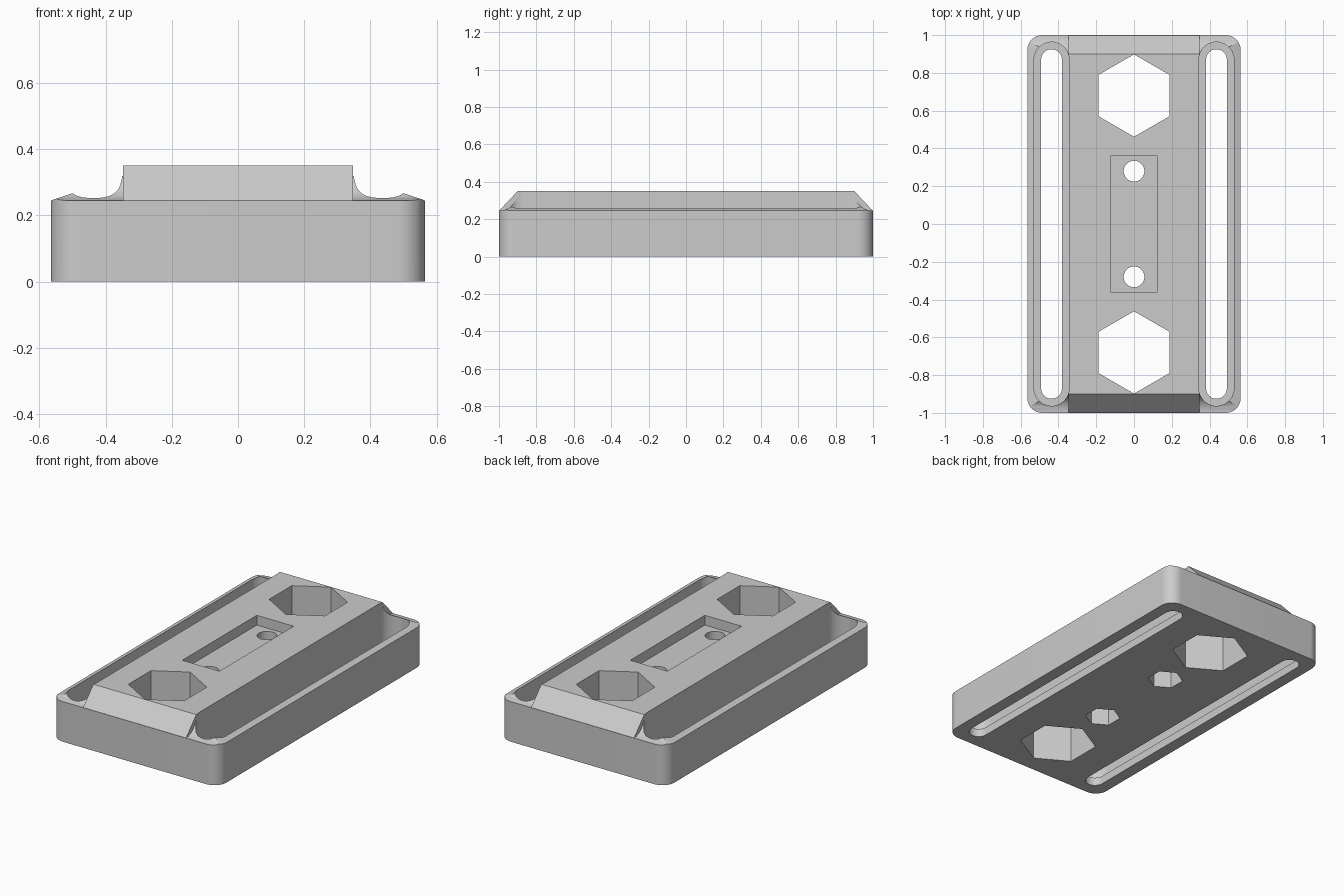
import bpy, bmesh
from math import sin, cos, pi, sqrt, radians

if "Cube" in bpy.data.objects:
    bpy.data.objects.remove(bpy.data.objects["Cube"], do_unlink=True)

grey = bpy.data.materials.new("plain grey")
grey.use_nodes = True
colour = (0.6, 0.6, 0.6, 1)
grey.diffuse_color = colour
grey.node_tree.nodes["Principled BSDF"].inputs["Base Color"].default_value = colour


def prism(name, outline, low, high, axis="z"):
    """Extrude a 2D outline along an axis."""
    place = {"x": lambda a, b, h: (h, a, b),
             "y": lambda a, b, h: (a, h, b),
             "z": lambda a, b, h: (a, b, h)}[axis]
    bm = bmesh.new()
    lower = [bm.verts.new(place(a, b, low)) for a, b in outline]
    upper = [bm.verts.new(place(a, b, high)) for a, b in outline]
    bm.faces.new(lower)
    bm.faces.new(upper)
    n = len(outline)
    for i in range(n):
        j = (i + 1) % n
        bm.faces.new((lower[i], lower[j], upper[j], upper[i]))
    bmesh.ops.recalc_face_normals(bm, faces=bm.faces)
    mesh = bpy.data.meshes.new(name)
    bm.to_mesh(mesh)
    bm.free()
    mesh.materials.append(grey)
    obj = bpy.data.objects.new(name, mesh)
    bpy.context.collection.objects.link(obj)
    return obj


def combine(target, tool, operation):
    """Apply a boolean and discard the tool."""
    mod = target.modifiers.new(operation, "BOOLEAN")
    mod.operation = operation
    mod.solver = "EXACT"
    mod.object = tool
    bpy.context.view_layer.objects.active = target
    bpy.ops.object.modifier_apply(modifier=mod.name)
    bpy.data.objects.remove(tool, do_unlink=True)


def rounded(cx, cy, hx, hy, r, steps=12):
    """Rounded rectangle outline; a capsule when r equals hx."""
    pts = []
    for k, (sx, sy) in enumerate(((1, 1), (-1, 1), (-1, -1), (1, -1))):
        for i in range(steps + 1):
            a = (k + i / steps) * pi / 2
            p = (cx + sx * (hx - r) + r * cos(a), cy + sy * (hy - r) + r * sin(a))
            if not pts or abs(p[0] - pts[-1][0]) + abs(p[1] - pts[-1][1]) > 1e-5:
                pts.append(p)
    if abs(pts[0][0] - pts[-1][0]) + abs(pts[0][1] - pts[-1][1]) < 1e-5:
        pts.pop()
    return pts


def polygon(cy, r, sides):
    return [(r * cos(pi / 2 + 2 * pi * i / sides), cy + r * sin(pi / 2 + 2 * pi * i / sides))
            for i in range(sides)]


def mirrored(half):
    return half + [(-a, b) for a, b in reversed(half)]


# Rounded base plate
plate = prism("mounting_plate", rounded(0, 0, 0.565, 1, 0.08), 0, 0.4)

# Sloping side rims
rim = mirrored([(0.6, -0.1), (0.6, 0.233), (0.33, 0.325)])
combine(plate, prism("side_rim", rim, -1.2, 1.2, "y"), "INTERSECT")

# Coved rims at both ends
cove_r = 0.1
steps = 14
cove = [(1 - cove_r * sin(pi / 2 * i / steps), 0.245 + cove_r * (1 - cos(pi / 2 * i / steps)))
        for i in range(steps + 1)]
ends = mirrored([(1.05, -0.1), (1.05, 0.245)] + cove)
combine(plate, prism("end_cove", ends, -0.8, 0.8, "x"), "INTERSECT")

# Raised centre block with chamfered ends
block = mirrored([(0.8, 0.1), (0.999, 0.2455), (0.9, 0.35)])
combine(plate, prism("centre_block", block, -0.348, 0.348, "x"), "UNION")

# Long side channels with narrower through slots
for s in (-1, 1):
    channel = rounded(s * 0.4365, 0, 0.0925, 0.963, 0.0925)
    combine(plate, prism("channel", channel, 0.05, 0.5), "DIFFERENCE")
    slot = rounded(s * 0.4365, 0, 0.055, 0.925, 0.055)
    combine(plate, prism("slot", slot, -0.1, 0.2), "DIFFERENCE")

# Shallow centre recess
recess = mirrored([(0.125, -0.36), (0.125, 0.36)])
combine(plate, prism("recess", recess, 0.29, 0.5), "DIFFERENCE")

# Hexagonal openings, and screw holes with nut traps underneath
for s in (-1, 1):
    combine(plate, prism("hex_opening", polygon(s * 0.68, 0.218, 6), -0.1, 0.5), "DIFFERENCE")
    combine(plate, prism("screw_hole", polygon(s * 0.28, 0.055, 32), -0.1, 0.5), "DIFFERENCE")
    combine(plate, prism("nut_trap", polygon(s * 0.28, 0.1, 6), -0.1, 0.19), "DIFFERENCE")

bpy.ops.object.select_all(action="DESELECT")
plate.select_set(True)
bpy.context.view_layer.objects.active = plate
bpy.ops.object.shade_smooth_by_angle(angle=radians(25))
